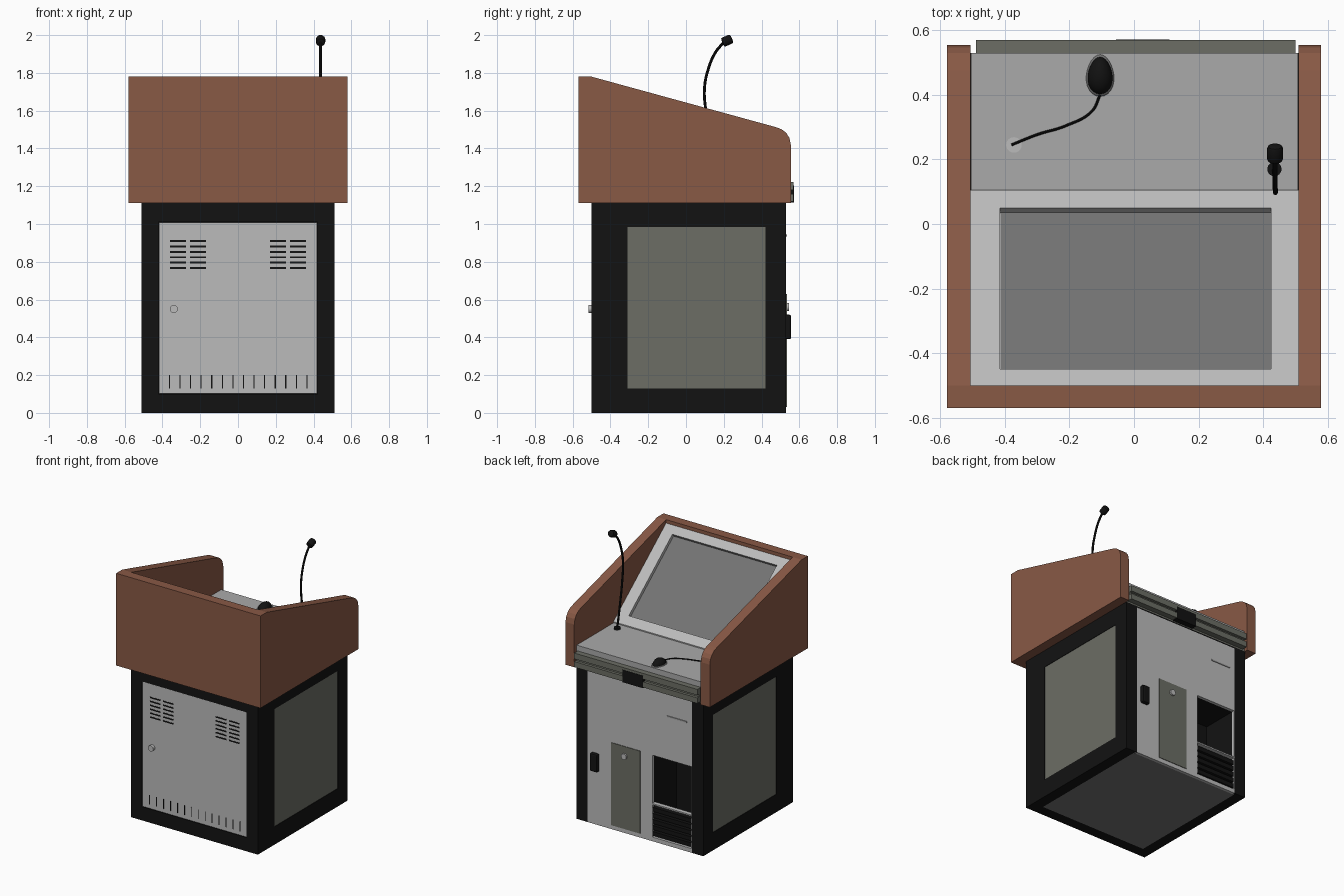
import bpy, bmesh, math
from mathutils import Vector, Matrix

if "Cube" in bpy.data.objects:
    bpy.data.objects.remove(bpy.data.objects["Cube"])


def mat(name, r, g, b):
    m = bpy.data.materials.new(name)
    m.diffuse_color = (r, g, b, 1)
    m.use_nodes = True
    m.node_tree.nodes["Principled BSDF"].inputs["Base Color"].default_value = m.diffuse_color
    return m


WOOD = mat("wood", 0.25, 0.10, 0.06)
BLACK = mat("black", 0.006, 0.006, 0.006)
LIGHT = mat("light_grey", 0.5, 0.5, 0.5)
DESK = mat("desk_grey", 0.4, 0.4, 0.4)
OLIVE = mat("olive_grey", 0.15, 0.155, 0.13)
SCREEN = mat("screen_grey", 0.17, 0.17, 0.17)


def finish(name, bm, m, smooth=False):
    bmesh.ops.recalc_face_normals(bm, faces=bm.faces)
    me = bpy.data.meshes.new(name)
    bm.to_mesh(me)
    bm.free()
    me.materials.append(m)
    ob = bpy.data.objects.new(name, me)
    bpy.context.collection.objects.link(ob)
    if smooth:
        bpy.ops.object.select_all(action='DESELECT')
        ob.select_set(True)
        bpy.context.view_layer.objects.active = ob
        bpy.ops.object.shade_smooth_by_angle(angle=math.radians(40))
    return ob


def boxes(name, m, *ranges):
    """Each range is x0, x1, y0, y1, z0, z1."""
    bm = bmesh.new()
    for x0, x1, y0, y1, z0, z1 in ranges:
        M = Matrix.Translation(((x0 + x1) / 2, (y0 + y1) / 2, (z0 + z1) / 2))
        bmesh.ops.create_cube(bm, size=1, matrix=M @ Matrix.Diagonal((x1 - x0, y1 - y0, z1 - z0, 1)))
    return finish(name, bm, m)


def extrude_x(name, m, profile, x0, x1):
    """Extrude a (y, z) profile along x."""
    bm = bmesh.new()
    f = bm.faces.new([bm.verts.new((x0, y, z)) for y, z in profile])
    r = bmesh.ops.extrude_face_region(bm, geom=[f])
    bmesh.ops.translate(bm, vec=(x1 - x0, 0, 0), verts=[v for v in r['geom'] if isinstance(v, bmesh.types.BMVert)])
    return finish(name, bm, m)


def cylinder(name, m, loc, r, depth, axis='Z', r2=None):
    bm = bmesh.new()
    M = Matrix.Translation(loc)
    if axis == 'Y':
        M = M @ Matrix.Rotation(math.pi / 2, 4, 'X')
    bmesh.ops.create_cone(bm, cap_ends=True, segments=24, radius1=r, radius2=r2 or r, depth=depth, matrix=M)
    return finish(name, bm, m, True)


def cut(ob, *cutters):
    for c in cutters:
        mod = ob.modifiers.new("cut", 'BOOLEAN')
        mod.object, mod.operation, mod.solver = c, 'DIFFERENCE', 'EXACT'
    me = bpy.data.meshes.new_from_object(ob.evaluated_get(bpy.context.evaluated_depsgraph_get()))
    ob.modifiers.clear()
    ob.data = me


def tube(name, m, pts, r):
    cu = bpy.data.curves.new(name, 'CURVE')
    cu.dimensions = '3D'
    cu.bevel_depth, cu.bevel_resolution, cu.use_fill_caps = r, 2, True
    sp = cu.splines.new('BEZIER')
    sp.bezier_points.add(len(pts) - 1)
    for p, co in zip(sp.bezier_points, pts):
        p.co = co
        p.handle_left_type = p.handle_right_type = 'AUTO'
    tmp = bpy.data.objects.new(name, cu)
    bpy.context.collection.objects.link(tmp)
    bpy.context.view_layer.update()
    bm = bmesh.new()
    bm.from_mesh(tmp.evaluated_get(bpy.context.evaluated_depsgraph_get()).to_mesh())
    bpy.data.objects.remove(tmp)
    return finish(name, bm, m, True)


# Cabinet frame with recesses for its panels and the rear equipment bay
body = boxes("cabinet_frame", BLACK, (-.51, .51, -.50, .53, 0, 1.11))
back = boxes("back_panel", LIGHT, (-.42, .42, .51, .53, 0, 1.10))
bay = boxes("bay_cutter", BLACK, (-.415, -.10, .25, .7, .03, .625))
cutters = [
    boxes("front_cutter", BLACK, (-.42, .42, -.7, -.48, .10, 1.01)),
    boxes("left_cutter", BLACK, (-.7, -.49, -.31, .42, .13, .985)),
    boxes("right_cutter", BLACK, (.49, .7, -.31, .42, .13, .985)),
    boxes("back_cutter", BLACK, (-.42, .42, .51, .7, -.1, 1.10)),
    boxes("base_cutter", BLACK, (-.43, .43, -.42, .52, -.1, .01)),
]
bpy.context.view_layer.update()
cut(body, *cutters, bay)
cut(back, bay)
for c in cutters + [bay]:
    bpy.data.objects.remove(c)

# Cabinet panels
boxes("front_door", LIGHT, (-.418, .418, -.497, -.48, .102, 1.008))
boxes("side_panels", OLIVE, *[(s * .4985 - .0085, s * .4985 + .0085, -.31, .42, .13, .985) for s in (-1, 1)])
boxes("base_plate", SCREEN, (-.43, .43, -.42, .51, 0, .01))

# Front vents, slots and lock
vents = [(x, x + .085, -.4985, -.49, .762 + i * .0285, .772 + i * .0285)
         for x in (-.36, -.255, .17, .275) for i in range(6)]
boxes("front_vents", BLACK, *vents)
boxes("front_slots", BLACK, *[(-.366 + i * .056, -.360 + i * .056, -.4985, -.49, .13, .20) for i in range(14)])
cylinder("front_lock", LIGHT, (-.34, -.505, .55), .021, .024, 'Y')

# Back fittings
boxes("back_hatch", OLIVE, (-.005, .228, .525, .534, .03, .63))
cylinder("hatch_lock", LIGHT, (.12, .535, .56), .021, .022, 'Y')
handle = boxes("back_handle", BLACK, (.327, .387, .52, .557, .39, .52))
bv = handle.modifiers.new("bevel", 'BEVEL')
bv.width, bv.segments = .01, 2
boxes("back_slot", DESK, (-.38, -.22, .525, .535, .935, .945))
boxes("bay_shelf", LIGHT, (-.414, -.101, .50, .532, .265, .275))
boxes("bay_slats", BLACK, *[(-.414, -.101, .48, .528, .04 + i * .044, .07 + i * .044) for i in range(5)])

# Wooden surround: sloping sides with rounded rear corners, and front wall
side = [(-.57, 1.11), (-.57, 1.78), (-.50, 1.78), (.475, 1.513), (.505, 1.502),
        (.53, 1.483), (.547, 1.457), (.555, 1.42), (.555, 1.11)]
extrude_x("left_wood_side", WOOD, side, -.58, -.507)
extrude_x("right_wood_side", WOOD, side, .51, .58)
boxes("front_wood_wall", WOOD, (-.507, .51, -.57, -.50, 1.11, 1.78))

# Sloping console with recessed screen, and flat desk
Z0, Z1 = 1.27, 1.755
console = extrude_x("screen_console", LIGHT,
                    [(-.50, 1.11), (-.50, Z1), (.105, Z0), (.105, 1.11)], -.507, .51)
slope = (Z1 - Z0) / .605


def on_slope(y, off):
    n = Vector((slope, 1)).normalized() * off
    return (y + n[0], Z0 + (.105 - y) * slope + n[1])


sc = extrude_x("screen_cutter", BLACK, [on_slope(-.45, .1), on_slope(.05, .1), on_slope(.05, -.025),
                                        on_slope(-.45, -.025)], -.415, .425)
bpy.context.view_layer.update()
cut(console, sc)
bpy.data.objects.remove(sc)
extrude_x("screen", SCREEN, [on_slope(-.449, -.022), on_slope(.049, -.022), on_slope(.049, -.03),
                             on_slope(-.449, -.03)], -.414, .424)
boxes("desk_top", DESK, (-.505, .508, .105, .53, 1.215, 1.262))
boxes("desk_support", OLIVE, (-.505, .508, .105, .53, 1.11, 1.215))

# Drawer rails at the rear edge
boxes("rear_rails", OLIVE, (-.49, .50, .53, .57, 1.12, 1.16), (-.49, .50, .53, .57, 1.18, 1.222),
      (-.49, .50, .53, .55, 1.16, 1.18))
boxes("rail_latch", BLACK, (-.055, .11, .53, .572, 1.115, 1.205))

# Mouse, cable and grommet
for name, m, s, h in (("mouse_base", SCREEN, 1.0, .012), ("mouse_shell", BLACK, .9, .042)):
    bm = bmesh.new()
    bmesh.ops.create_uvsphere(bm, u_segments=24, v_segments=12, radius=1)
    for v in bm.verts:
        v.co = (-.105 + v.co.x * s * (.043 - .006 * v.co.y), .46 + v.co.y * s * .065,
                1.262 + max(v.co.z, 0) * h)
    bmesh.ops.remove_doubles(bm, verts=bm.verts, dist=1e-5)
    finish(name, bm, m, True)
tube("mouse_cable", BLACK, [(-.105, .40, 1.268), (-.13, .35, 1.267), (-.21, .305, 1.267),
                            (-.30, .277, 1.267), (-.38, .245, 1.267)], .004)
cylinder("cable_grommet", LIGHT, (-.372, .245, 1.263), .024, .006)

# Gooseneck microphone
cylinder("microphone_base", BLACK, (.435, .17, 1.268), .022, .014)
tube("microphone_neck", BLACK, [(.435, .17, 1.26), (.437, .135, 1.42), (.438, .105, 1.6), (.438, .098, 1.72),
                                (.437, .118, 1.82), (.437, .157, 1.91), (.437, .205, 1.967)], .0075)
bm = bmesh.new()
bmesh.ops.create_cone(bm, cap_ends=True, segments=12, radius1=.025, radius2=.025, depth=.055)
bmesh.ops.bevel(bm, geom=[e for e in bm.edges if abs(e.verts[0].co.z - e.verts[1].co.z) < 1e-4],
                offset=.01, segments=2, affect='EDGES', profile=.5)
d = Vector((0, 1, .45)).to_track_quat('Z', 'Y').to_matrix().to_4x4()
bmesh.ops.transform(bm, matrix=Matrix.Translation((.437, .218, 1.971)) @ d, verts=bm.verts)
finish("microphone_head", bm, BLACK, True)
